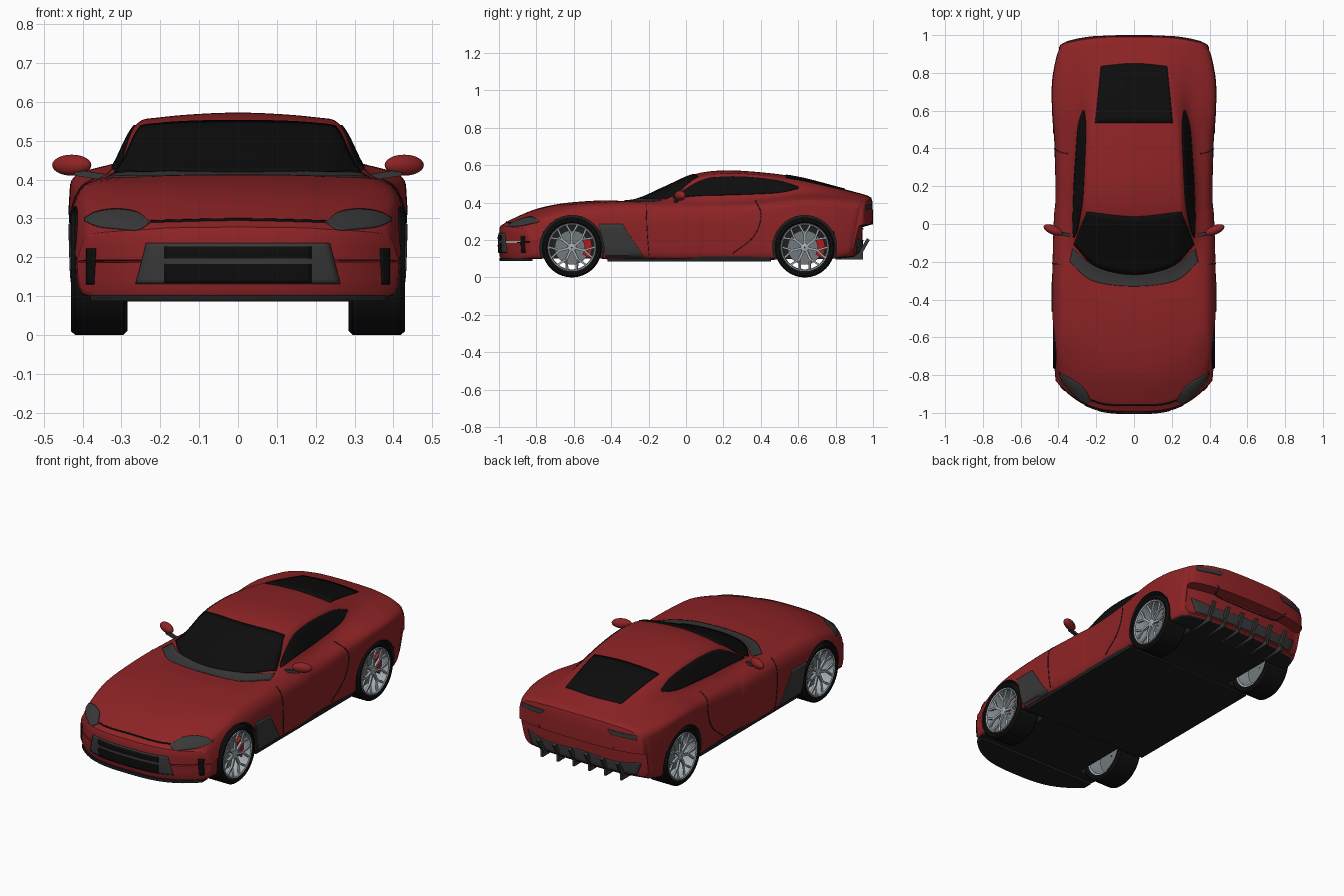
import bpy, bmesh, math
from mathutils import Vector, Matrix
from mathutils.bvhtree import BVHTree

if "Cube" in bpy.data.objects:
    bpy.data.objects.remove(bpy.data.objects["Cube"])

def material(name, c):
    m = bpy.data.materials.new(name)
    m.diffuse_color = (*c, 1)
    m.use_nodes = True
    m.node_tree.nodes["Principled BSDF"].inputs["Base Color"].default_value = m.diffuse_color
    return m

RED = material("red_paint", (0.27, 0.017, 0.019))
GLASS = material("black_glass", (0.004, 0.004, 0.004))
TRIM = material("grey_trim", (0.04, 0.04, 0.042))
FLOOR = material("dark_underbody", (0.013, 0.013, 0.013))
TYRE = material("black_rubber", (0.005, 0.005, 0.005))
SILVER = material("silver_alloy", (0.36, 0.41, 0.44))
DISC = material("brake_steel", (0.17, 0.19, 0.2))
CALIPER = material("caliper_red", (0.42, 0.012, 0.012))

def make(name, bm, mats, smooth=35):
    me = bpy.data.meshes.new(name)
    bm.to_mesh(me)
    bm.free()
    ob = bpy.data.objects.new(name, me)
    bpy.context.collection.objects.link(ob)
    for m in mats:
        me.materials.append(m)
    bpy.ops.object.select_all(action='DESELECT')
    ob.select_set(True)
    bpy.context.view_layer.objects.active = ob
    if smooth:
        bpy.ops.object.shade_smooth_by_angle(angle=math.radians(smooth))
    return ob

def curve(pts, t, closed=False):
    """Point at t (0..1) on a smooth curve through pts."""
    n = len(pts)
    segs = n if closed else n - 1
    i = min(int(t * segs + 1e-9), segs - 1)
    f = t * segs - i
    P = [Vector(p) for p in pts]
    if closed:
        a, b, c, d = (P[(i + k) % n] for k in (-1, 0, 1, 2))
    else:
        b, c = P[i], P[i + 1]
        a = P[i - 1] if i else b * 2 - c
        d = P[i + 2] if i + 2 < n else c * 2 - b
    return b + (c - a) * (f / 2) + (a * 2 - b * 5 + c * 4 - d) * (f * f / 2) + (b * 3 - a - c * 3 + d) * (f ** 3 / 2)

# Body stations: y, corner sweep, bottom, half width, shoulder z, belt x, belt z, window top x, z, centre z
S = [(-.985, .19, .10, .415, .25, .36, .265, .22, .275, .28),
     (-.93, .19, .10, .42, .29, .36, .31, .22, .307, .312),
     (-.80, .17, .10, .43, .335, .37, .355, .22, .36, .366),
     (-.65, .15, .10, .43, .36, .36, .388, .22, .392, .397),
     (-.45, .20, .10, .43, .37, .36, .40, .22, .408, .412),
     (-.28, .25, .095, .425, .37, .345, .405, .22, .41, .414),
     (-.12, .20, .095, .42, .37, .335, .418, .26, .468, .48),
     (.04, .08, .095, .415, .37, .33, .422, .27, .52, .55),
     (.20, .05, .095, .415, .375, .325, .425, .265, .538, .572),
     (.40, .03, .095, .42, .39, .315, .432, .255, .53, .562),
     (.60, .0, .10, .433, .41, .305, .447, .24, .503, .535),
     (.80, -.04, .10, .432, .41, .30, .442, .22, .468, .484),
     (.95, -.06, .11, .41, .395, .30, .425, .2, .438, .444),
     (.985, -.06, .125, .395, .385, .30, .413, .2, .425, .43)]

def ring(s, collapse=1, push=0):
    y, b, zb, w, zs, xb, zl, xt, zt, zc = s
    half = [(0, zb), (w * .5, zb), (w * .8, zb), (w - .03, zb), (w - .006, zb + .025), (w, .2),
            (w, zs - .06), (w - .02, zs), (xb, zl), (xt, zt), (xt * .75, zt + (zc - zt) * .65), (0, zc)]
    full = half + [(-x, z) for x, z in half[-2:0:-1]]
    out = []
    for i in range(132):
        x, z = curve(full, i / 132, True)
        rake = .2 * max(0, .4 - z) * min(1, max(0, (y - .8) / .185))   # rear leans in below
        zm = (zb + zc) / 2
        out.append((x, y + push + b * abs(x / .43) ** 3 - rake, zm + (z - zm) * collapse))
    return out

caps = [(.04, .015), (.5, .014), (.85, .011), (.97, .006)]
rings = [ring(S[0], f, -p) for f, p in caps]
rings += [ring(curve(S, i / 130)) for i in range(131)]
rings += [ring(S[-1], f, p) for f, p in reversed(caps)]
bm = bmesh.new()
vs = [[bm.verts.new(p) for p in r] for r in rings]
for r, q in zip(vs, vs[1:]):
    for i in range(132):
        j = (i + 1) % 132
        bm.faces.new((r[i], r[j], q[j], q[i]))
bm.faces.new(vs[0])
bm.faces.new(vs[-1])
bmesh.ops.recalc_face_normals(bm, faces=bm.faces)
surface = BVHTree.FromBMesh(bm)
body = make("body_shell", bm, [RED, FLOOR], 0)

# Wheel arches cut into the shell
AXLES = (-.61, .635)
for y in AXLES:
    for s in (-1, 1):
        c = bmesh.new()
        bmesh.ops.create_cone(c, cap_ends=True, segments=64, radius1=.171, radius2=.171, depth=.4,
                              matrix=Matrix.Translation((s * .46, y, .16)) @ Matrix.Rotation(math.pi / 2, 4, 'Y'))
        cutter = make("arch_cutter", c, [], 0)
        cutter.hide_render = True
        mod = body.modifiers.new("arch", 'BOOLEAN')
        mod.operation, mod.solver, mod.object = 'DIFFERENCE', 'EXACT', cutter
        bpy.context.view_layer.objects.active = body
        bpy.ops.object.modifier_apply(modifier=mod.name)
        bpy.data.objects.remove(cutter)
for p in body.data.polygons:
    c = p.center
    arch = any(math.hypot(c.y - y, c.z - .16) < .1725 for y in AXLES)
    p.material_index = int(arch or (p.normal.z < -.8 and c.z < .13))
bpy.ops.object.select_all(action='DESELECT')
body.select_set(True)
bpy.context.view_layer.objects.active = body
bpy.ops.object.shade_smooth_by_angle(angle=math.radians(35))

def patch(name, A, B, axis, s, mat, off=.001, nu=32, nv=10):
    """Thin plate between outlines A and B, projected onto the shell along an axis."""
    bm = bmesh.new()
    grid, facing = [], Vector()
    for i in range(nu + 1):
        a, b = curve(A, i / nu), curve(B, i / nu)
        row = []
        for k in range(nv + 1):
            u, v = a.lerp(b, k / nv)
            o = {'x': (2 * s, u, v), 'y': (u, 2 * s, v), 'z': (u, v, 2 * s)}[axis]
            d = {'x': (-s, 0, 0), 'y': (0, -s, 0), 'z': (0, 0, -s)}[axis]
            hit, n, _, _ = surface.ray_cast(Vector(o), Vector(d))
            row.append(bm.verts.new(hit + n * off) if hit else None)
        grid.append(row)
    for r, q in zip(grid, grid[1:]):
        for k in range(nv):
            f = (r[k], r[k + 1], q[k + 1], q[k])
            if all(f):
                bm.faces.new(f)
    bm.normal_update()
    out = Vector({'x': (s, 0, 0), 'y': (0, s, 0), 'z': (0, 0, s)}[axis])
    if sum(f.normal.dot(out) for f in bm.faces) < 0:
        bmesh.ops.reverse_faces(bm, faces=bm.faces)
    ob = make(name, bm, [mat])
    mod = ob.modifiers.new("thickness", 'SOLIDIFY')
    mod.thickness, mod.offset = .006, 0

# Glass and cowl
patch("windscreen", [(-.25, .065), (0, .04), (.25, .065)], [(-.318, -.11), (-.2, -.225), (0, -.268), (.2, -.225), (.318, -.11)], 'z', 1, GLASS)
patch("cowl_panel", [(-.325, -.13), (-.2, -.228), (0, -.27), (.2, -.228), (.325, -.13)],
      [(-.34, -.2), (-.22, -.3), (0, -.33), (.22, -.3), (.34, -.2)], 'z', 1, TRIM)
patch("rear_window", [(-.205, .535), (.205, .535)], [(-.175, .835), (0, .85), (.175, .835)], 'z', 1, GLASS)

# Nose
patch("grille_frame", [(-.235, .236), (.235, .236)], [(-.262, .132), (.262, .132)], 'y', -1, TRIM)
patch("grille", [(-.188, .227), (.188, .227)], [(-.188, .134), (.188, .134)], 'y', -1, GLASS, .004)
patch("bonnet_gap", [(-.225, .293), (0, .298), (.225, .293)], [(-.225, .289), (0, .294), (.225, .289)], 'y', -1, GLASS, 0, 32, 1)

# Tail
patch("rear_diffuser_panel", [(-.36, .21), (-.2, .19), (0, .2), (.2, .19), (.36, .21)], [(-.33, .135), (.33, .135)], 'y', 1, TRIM)
patch("rear_bumper_gap", [(-.24, .30), (-.17, .265), (.17, .265), (.24, .30)], [(-.24, .296), (-.17, .26), (.17, .26), (.24, .296)], 'y', 1, FLOOR, 0, 32, 1)

for s, side in ((-1, "left"), (1, "right")):
    patch(side + "_side_window", [(-.07, .428), (.08, .516), (.2, .537), (.35, .534), (.5, .514), (.6, .484)],
          [(-.07, .424), (.08, .436), (.2, .439), (.35, .444), (.5, .453), (.6, .474)], 'x', s, GLASS)
    patch(side + "_headlight", [(s * .393, .30), (s * .36, .316), (s * .31, .322), (s * .26, .314), (s * .228, .290)],
          [(s * .393, .292), (s * .36, .278), (s * .31, .272), (s * .26, .27), (s * .228, .286)], 'y', -1, TRIM)
    patch(side + "_front_vent", [(s * .365, .222), (s * .388, .222)], [(s * .37, .13), (s * .388, .13)], 'y', -1, GLASS, .001, 4)
    patch(side + "_fender_vent", [(-.465, .285), (-.34, .285)], [(-.425, .1), (-.22, .1)], 'x', s, TRIM)
    patch(side + "_tail_light", [(s * .2, .392), (s * .36, .385)], [(s * .22, .368), (s * .36, .36)], 'y', 1, TRIM)
    patch(side + "_door_front_gap", [(-.215, .39), (-.21, .25), (-.2, .12)], [(-.211, .39), (-.206, .25), (-.196, .12)], 'x', s, FLOOR, -.001, 24, 1)
    patch(side + "_door_rear_gap", [(.37, .41), (.40, .33), (.36, .22), (.25, .13)], [(.374, .41), (.404, .33), (.364, .218), (.253, .127)], 'x', s, FLOOR, -.001, 24, 1)

def box(bm, lo, hi):
    lo, hi = Vector(lo), Vector(hi)
    bmesh.ops.create_cube(bm, size=1, matrix=Matrix.Translation((lo + hi) / 2) @ Matrix.Diagonal((*(hi - lo), 1)))

def bar(bm, p, q, w):
    p, q = Vector(p), Vector(q)
    rot = (q - p).to_track_quat('Z', 'Y').to_matrix().to_4x4()
    bmesh.ops.create_cube(bm, size=1, matrix=Matrix.Translation((p + q) / 2) @ rot @ Matrix.Diagonal((w, w, (q - p).length, 1)))

# Floor slab with side skirts, splitter and diffuser fins
bm = bmesh.new()
box(bm, (-.408, -.42, .086), (.408, .455, .112))
make("floor_and_skirts", bm, [FLOOR])
bm = bmesh.new()
xs = [-.38 + .04 * i for i in range(20)]
face = bm.faces.new([bm.verts.new((x, -.998 + .19 * abs(x / .43) ** 3, .087)) for x in xs]
                    + [bm.verts.new((x, -.82, .087)) for x in (.38, -.38)])
ext = bmesh.ops.extrude_face_region(bm, geom=[face])
bmesh.ops.translate(bm, verts=[v for v in ext["geom"] if isinstance(v, bmesh.types.BMVert)], vec=(0, 0, .016))
bmesh.ops.recalc_face_normals(bm, faces=bm.faces)
make("front_splitter", bm, [FLOOR])
bm = bmesh.new()
for x in (-.25, -.15, -.05, .05, .15, .25):
    box(bm, (x - .006, .80, .095), (x + .006, .945, .135))
    bar(bm, (x, .93, .125), (x, .975, .205), .018)
make("diffuser_fins", bm, [TRIM])

# Door mirrors
for s, side in ((-1, "left"), (1, "right")):
    bm = bmesh.new()
    bmesh.ops.create_uvsphere(bm, u_segments=24, v_segments=14, radius=1,
                              matrix=Matrix.Translation((s * .428, -.032, .437)) @ Matrix.Rotation(s * .4, 4, 'Z')
                              @ Matrix.Diagonal((.054, .024, .027, 1)))
    make(side + "_mirror", bm, [RED])
    bm = bmesh.new()
    bar(bm, (s * .335, -.06, .405), (s * .42, -.045, .418), .016)
    make(side + "_mirror_arm", bm, [TRIM])

# Wheels, with the axle along x
def lathe(bm, profile, n=56, closed=True):
    rows = [[bm.verts.new((x, r * math.cos(2 * math.pi * i / n), r * math.sin(2 * math.pi * i / n)))
             for i in range(n)] for x, r in profile]
    pairs = list(zip(rows, rows[1:])) + ([(rows[-1], rows[0])] if closed else [])
    for a, b in pairs:
        for i in range(n):
            j = (i + 1) % n
            bm.faces.new((a[i], a[j], b[j], b[i]))
    bmesh.ops.recalc_face_normals(bm, faces=bm.faces)

def polar(x, r, a):
    return (x, r * math.cos(a), r * math.sin(a))

for y, end in zip(AXLES, ("front", "rear")):
    for s, side in ((-1, "left"), (1, "right")):
        name, parts = f"{end}_{side}_", []
        bm = bmesh.new()
        lathe(bm, [(-.06, .125), (-.0725, .138), (-.0725, .15), (-.062, .16), (.062, .16), (.0725, .151), (.0725, .139), (.06, .125)])
        parts.append(make(name + "tyre", bm, [TYRE]))
        bm = bmesh.new()
        lathe(bm, [(.062, .131), (.069, .127), (.066, .121), (.045, .117), (-.06, .117), (-.062, .127)])
        lathe(bm, [(.03, .002), (.03, .024), (.056, .022), (.06, .002)], 24)
        for i in range(7):
            a = 2 * math.pi * i / 7 + math.pi / 2
            bar(bm, polar(.05, .015, a), polar(.053, .072, a), .013)
            for d in (-.24, .24):
                bar(bm, polar(.053, .068, a), polar(.058, .122, a + d), .010)
        parts.append(make(name + "rim", bm, [SILVER]))
        bm = bmesh.new()
        lathe(bm, [(-.005, .004), (-.005, .092), (.007, .092), (.007, .004)], 40)
        parts.append(make(name + "brake_disc", bm, [DISC]))
        bm = bmesh.new()       # caliper sits behind the axle
        arc = [(k - 4) * .14 for k in range(9)]
        base = 0 if s > 0 else math.pi
        lo = [bm.verts.new(polar(.03, .068, base + a)) for a in arc]
        hi = [bm.verts.new(polar(.03, .108, base + a)) for a in arc]
        fs = [bm.faces.new((lo[k], lo[k + 1], hi[k + 1], hi[k])) for k in range(8)]
        ext = bmesh.ops.extrude_face_region(bm, geom=fs)
        bmesh.ops.translate(bm, verts=[v for v in ext["geom"] if isinstance(v, bmesh.types.BMVert)], vec=(-.05, 0, 0))
        bmesh.ops.recalc_face_normals(bm, faces=bm.faces)
        parts.append(make(name + "brake_caliper", bm, [CALIPER]))
        for ob in parts:
            ob.location = (s * .357, y, .16)
            ob.rotation_euler.z = 0 if s > 0 else math.pi
